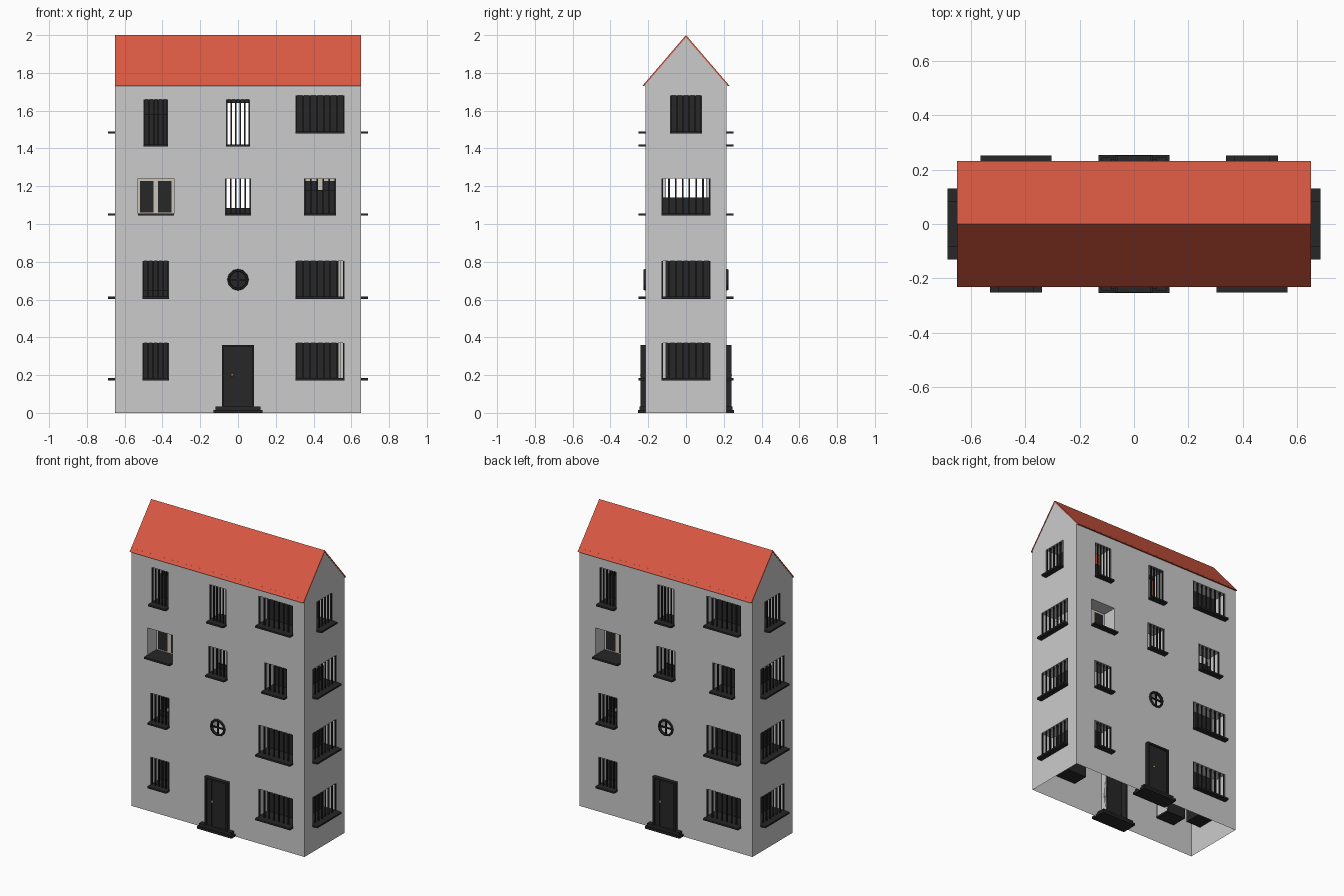
import bpy, bmesh, math
from mathutils import Matrix, Vector

if "Cube" in bpy.data.objects:
    bpy.data.objects.remove(bpy.data.objects["Cube"])

W, D, EAVE, TOP = 0.65, 0.215, 1.73, 1.99
DEPTH = 0.11  # depth of window reveals


def material(name, col):
    m = bpy.data.materials.new(name)
    m.diffuse_color = (*col, 1)
    m.use_nodes = True
    m.node_tree.nodes["Principled BSDF"].inputs["Base Color"].default_value = m.diffuse_color
    return m


DARK = material("dark_iron", (0.02, 0.02, 0.02))
RED = material("roof_red", (0.70, 0.10, 0.055))
PALE = material("pale_frame", (0.60, 0.55, 0.48))
BRASS = material("brass", (0.6, 0.45, 0.2))


def finish(name, bm, mat=None, matrix=None):
    me = bpy.data.meshes.new(name)
    bm.to_mesh(me)
    bm.free()
    ob = bpy.data.objects.new(name, me)
    bpy.context.collection.objects.link(ob)
    if mat:
        me.materials.append(mat)
    if matrix:
        ob.matrix_world = matrix
    return ob


def box(bm, u0, u1, d0, d1, v0, v1):
    m = Matrix.Translation(((u0 + u1) / 2, (d0 + d1) / 2, (v0 + v1) / 2)) @ \
        Matrix.Diagonal((u1 - u0, d1 - d0, v1 - v0, 1))
    bmesh.ops.create_cube(bm, size=1, matrix=m)


def rect(u0, u1, v0, v1):
    return [(u0, v0), (u1, v0), (u1, v1), (u0, v1)]


def circle(v, r, n=12):
    return [(r * math.cos(2 * math.pi * i / n), v + r * math.sin(2 * math.pi * i / n))
            for i in range(n)]


def wall(name, outline, holes, matrix):
    # flat sheet with holes, each hole lined by a reveal
    bm = bmesh.new()
    edges, loops = [], []
    for pts in [outline] + [h[0] for h in holes]:
        vs = [bm.verts.new((u, 0, v)) for u, v in pts]
        edges += [bm.edges.new((vs[i], vs[(i + 1) % len(vs)])) for i in range(len(vs))]
        loops.append(vs)
    bmesh.ops.triangle_fill(bm, edges=edges, use_beauty=True, normal=Vector((0, -1, 0)))
    for vs, (_, dep) in zip(loops[1:], holes):
        back = [bm.verts.new(v.co + Vector((0, dep, 0))) for v in vs]
        for i in range(len(vs)):
            j = (i + 1) % len(vs)
            bm.faces.new((vs[i], vs[j], back[j], back[i]))
    finish(name, bm, None, matrix)


def window(tag, u0, u1, v0, v1, panels, bars, matrix):
    # sill
    bm = bmesh.new()
    box(bm, u0, u1, -0.037, DEPTH, v0 - 0.006, v0 + 0.006)
    finish("sill_" + tag, bm, DARK, matrix)
    # iron bars
    if bars:
        bm = bmesh.new()
        for i in range(bars):
            u = u0 + 0.004 + (u1 - u0 - 0.008) * i / (bars - 1)
            box(bm, u - 0.004, u + 0.004, 0.003, 0.011, v0, v1)
        finish("bars_" + tag, bm, DARK, matrix)
    # recessed panes
    for k, (a, b, c, d, mat) in enumerate(panels):
        bm = bmesh.new()
        box(bm, a, b, DEPTH - 0.012, DEPTH, c, d)
        finish(f"pane_{tag}_{k}", bm, mat, matrix)


# (u0, u1, v0, v1, dark part u0, u1, v0, v1, bar count)
FRONT = [
    (-.50, -.37, 1.415, 1.66, -.50, -.37, 1.415, 1.58, 6),
    (-.063, .063, 1.415, 1.66, -.063, .063, 1.64, 1.66, 6),
    (.305, .565, 1.485, 1.68, .305, .565, 1.485, 1.68, 8),
    (-.53, -.34, 1.05, 1.24, None, None, None, None, 0),
    (-.07, .07, 1.05, 1.24, -.07, .07, 1.05, 1.085, 6),
    (.35, .52, 1.05, 1.24, .35, .52, 1.05, 1.18, 6),
    (-.505, -.365, .61, .805, -.505, -.365, .61, .65, 6),
    (.305, .565, .61, .805, .305, .532, .61, .805, 8),
    (-.505, -.365, .178, .37, -.505, -.365, .178, .37, 6),
    (.305, .565, .178, .37, .305, .532, .178, .37, 8),
]
SIDE = [
    (-.085, .085, 1.485, 1.68, -.085, .085, 1.485, 1.68, 6),
    (-.13, .13, 1.05, 1.24, -.13, .13, 1.05, 1.14, 8),
    (-.13, .13, .61, .805, -.105, .13, .61, .805, 8),
    (-.13, .13, .178, .37, -.105, .13, .178, .37, 8),
]


def windows(tag, specs, matrix):
    for n, (u0, u1, v0, v1, a, b, c, d, bars) in enumerate(specs):
        if a is None:  # two-leaf casement with pale frame
            t, mid = 0.012, (u0 + u1) / 2
            panels = [(u0, u1, v0, v0 + t, PALE), (u0, u1, v1 - t, v1, PALE),
                      (u0, u0 + t, v0, v1, PALE), (u1 - t, u1, v0, v1, PALE),
                      (mid - t, mid + t, v0, v1, PALE),
                      (u0 + t, mid - t, v0 + t, v1 - t, DARK),
                      (mid + t, u1 - t, v0 + t, v1 - t, DARK)]
        else:
            panels = [(a, b, c, d, DARK)]
            if b < u1:
                panels.append((b, u1, v0, v1, PALE))
            if a > u0:
                panels.append((u0, a, v0, v1, PALE))
        window(f"{tag}_{n}", u0, u1, v0, v1, panels, bars, matrix)


def round_window(tag, m):
    z, r = 0.705, 0.05
    bm = bmesh.new()
    n, k = 12, 6
    rings = []
    for i in range(n):
        a = 2 * math.pi * i / n
        rings.append([bm.verts.new(((r + .007 * math.cos(t)) * math.cos(a), .012 * math.sin(t),
                                    z + (r + .007 * math.cos(t)) * math.sin(a)))
                      for t in (2 * math.pi * j / k for j in range(k))])
    for i in range(n):
        p, q = rings[i], rings[(i + 1) % n]
        for j in range(k):
            bm.faces.new((p[j], q[j], q[(j + 1) % k], p[(j + 1) % k]))
    bmesh.ops.recalc_face_normals(bm, faces=bm.faces)
    box(bm, -r, r, -.005, .005, z - .004, z + .004)
    box(bm, -.004, .004, -.005, .005, z - r, z + r)
    finish("round_window_" + tag, bm, DARK, m)
    bm = bmesh.new()
    bm.faces.new([bm.verts.new((u, DEPTH - .01, v)) for u, v in circle(z, r)])
    finish("round_pane_" + tag, bm, DARK, m)


def door(tag, m):
    # plank leaf with frame
    bm = bmesh.new()
    for s in (-1, 1):
        box(bm, min(s * .085, s * .073), max(s * .085, s * .073), -.025, .05, .035, .36)
    box(bm, -.085, .085, -.025, .05, .348, .36)
    for i in range(4):
        u = -.073 + i * .0365
        box(bm, u + .001, u + .0355, -.015, .005, .035, .348)
    box(bm, -.073, .073, -.008, .003, .035, .348)
    finish("door_" + tag, bm, DARK, m)
    bm = bmesh.new()
    bmesh.ops.create_uvsphere(bm, u_segments=8, v_segments=6, radius=.008,
                              matrix=Matrix.Translation((-.03, -.02, .2)))
    finish("door_knob_" + tag, bm, BRASS, m)
    # doorstep
    bm = bmesh.new()
    box(bm, -.13, .13, -.04, .07, 0, .016)
    box(bm, -.12, .12, -.03, .06, .016, .035)
    finish("doorstep_" + tag, bm, DARK, m)


# Walls: each facade is repeated on the opposite side by a half turn
for tag, ang in (("front", 0), ("back", 180)):
    m = Matrix.Rotation(math.radians(ang), 4, 'Z') @ Matrix.Translation((0, -D, 0))
    holes = [(rect(*s[:4]), DEPTH) for s in FRONT]
    holes += [(circle(.705, .05), DEPTH), (rect(-.085, .085, .02, .36), .05)]
    wall("wall_" + tag, rect(-W, W, 0, EAVE + .02), holes, m)
    windows(tag, FRONT, m)
    round_window(tag, m)
    door(tag, m)
for tag, ang in (("right", 90), ("left", 270)):
    m = Matrix.Rotation(math.radians(ang), 4, 'Z') @ Matrix.Translation((0, -W, 0))
    outline = [(-D, 0), (D, 0), (D, EAVE + .02), (0, TOP), (-D, EAVE + .02)]
    wall("wall_" + tag, outline, [(rect(*s[:4]), DEPTH) for s in SIDE], m)
    windows(tag, SIDE, m)

# Gabled roof
bm = bmesh.new()
prof = [(-.232, EAVE), (0, 2.0), (.232, EAVE), (.222, EAVE), (0, 1.988), (-.222, EAVE)]
ends = [[bm.verts.new((x, y, z)) for y, z in prof] for x in (-W - .002, W + .002)]
for i in range(6):
    j = (i + 1) % 6
    bm.faces.new((ends[0][i], ends[0][j], ends[1][j], ends[1][i]))
for e in ends:
    bm.faces.new((e[0], e[1], e[4], e[5]))
    bm.faces.new((e[1], e[2], e[3], e[4]))
bmesh.ops.recalc_face_normals(bm, faces=bm.faces)
finish("roof", bm, RED)
